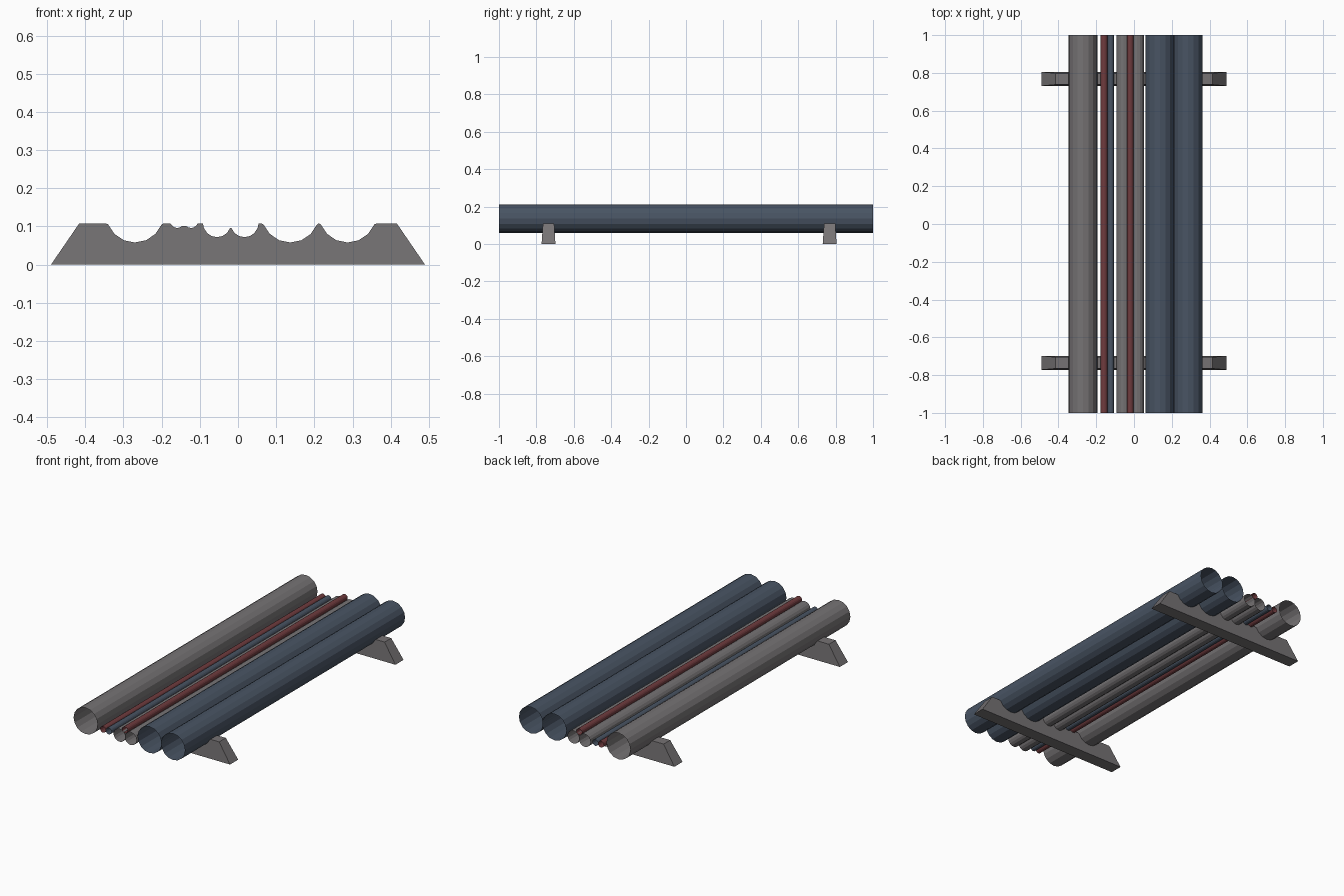
import bpy, bmesh
from math import sin, cos, pi

if "Cube" in bpy.data.objects:
    bpy.data.objects.remove(bpy.data.objects["Cube"])


def material(name, rgb):
    m = bpy.data.materials.new(name)
    m.use_nodes = True
    m.diffuse_color = (*rgb, 1)
    m.node_tree.nodes["Principled BSDF"].inputs["Base Color"].default_value = (*rgb, 1)
    return m


GREY = material("warm grey", (0.18, 0.17, 0.175))
BLUE = material("slate blue", (0.065, 0.088, 0.125))
RED = material("dark red", (0.16, 0.044, 0.048))

SIDES = 16
TOP = 0.108


def add_object(name, bm, mat):
    bmesh.ops.recalc_face_normals(bm, faces=bm.faces)
    mesh = bpy.data.meshes.new(name)
    bm.to_mesh(mesh)
    bm.free()
    mesh.materials.append(mat)
    obj = bpy.data.objects.new(name, mesh)
    bpy.context.collection.objects.link(obj)


def pipe(name, x, z, r, mat):
    """Open-ended thin pipe running along y."""
    bm = bmesh.new()
    rings = []
    for y in (-1, 1):
        rings.append([bm.verts.new((x + r * cos(2 * pi * i / SIDES), y,
                                    z + r * sin(2 * pi * i / SIDES)))
                      for i in range(SIDES)])
    a, b = rings
    for i in range(SIDES):
        j = (i + 1) % SIDES
        bm.faces.new((a[i], a[j], b[j], b[i]))
    add_object(name, bm, mat)


# Pipes resting in the supports, grouped by neighbouring saddles:
# name, x, z, radius, material, saddle steps either side of the bottom
groups = [
    [("large_grey_pipe", -0.27, 0.135, 0.076, GREY, 3)],
    [("thin_red_pipe", -0.159, 0.115, 0.018, RED, 2),
     ("thin_blue_pipe", -0.123, 0.115, 0.018, BLUE, 2)],
    [("small_grey_pipe_right", -0.055, 0.11, 0.037, GREY, 3),
     ("small_grey_pipe_left", 0.017, 0.11, 0.037, GREY, 3)],
    [("large_blue_pipe_right", 0.137, 0.135, 0.076, BLUE, 3),
     ("large_blue_pipe_left", 0.287, 0.135, 0.076, BLUE, 3)],
]
for group in groups:
    for name, x, z, r, mat, steps in group:
        pipe(name, x, z, r, mat)

# Thin pipe lying on top of the small grey pair
pipe("upper_red_pipe", -0.02, 0.15, 0.018, RED)

# Scalloped support outline, following the pipe undersides
outline = [(-0.49, 0), (-0.416, TOP)]
for group in groups:
    outline.append((group[0][1] - group[0][3], TOP))
    for k, (name, x, z, r, mat, steps) in enumerate(group):
        if k and r > 0.05:
            outline.append((x - r, TOP))
        for i in range(-steps, steps + 1):
            a = 2 * pi * i / SIDES
            outline.append((x + r * sin(a), z - (r + 0.001) * cos(a)))
    outline.append((group[-1][1] + group[-1][3], TOP))
outline += [(0.416, TOP), (0.49, 0)]


def support(name, y):
    """Sleeper with sloped ends and sides narrowing towards the top."""
    bm = bmesh.new()
    front, back = [
        [bm.verts.new((x, y + s * (0.037 - 0.007 * z / TOP), z)) for x, z in outline]
        for s in (-1, 1)]
    bm.faces.new(front)
    bm.faces.new(back[::-1])
    for i in range(len(outline)):
        j = (i + 1) % len(outline)
        bm.faces.new((front[i], front[j], back[j], back[i]))
    add_object(name, bm, GREY)


support("front_support", -0.735)
support("rear_support", 0.768)
